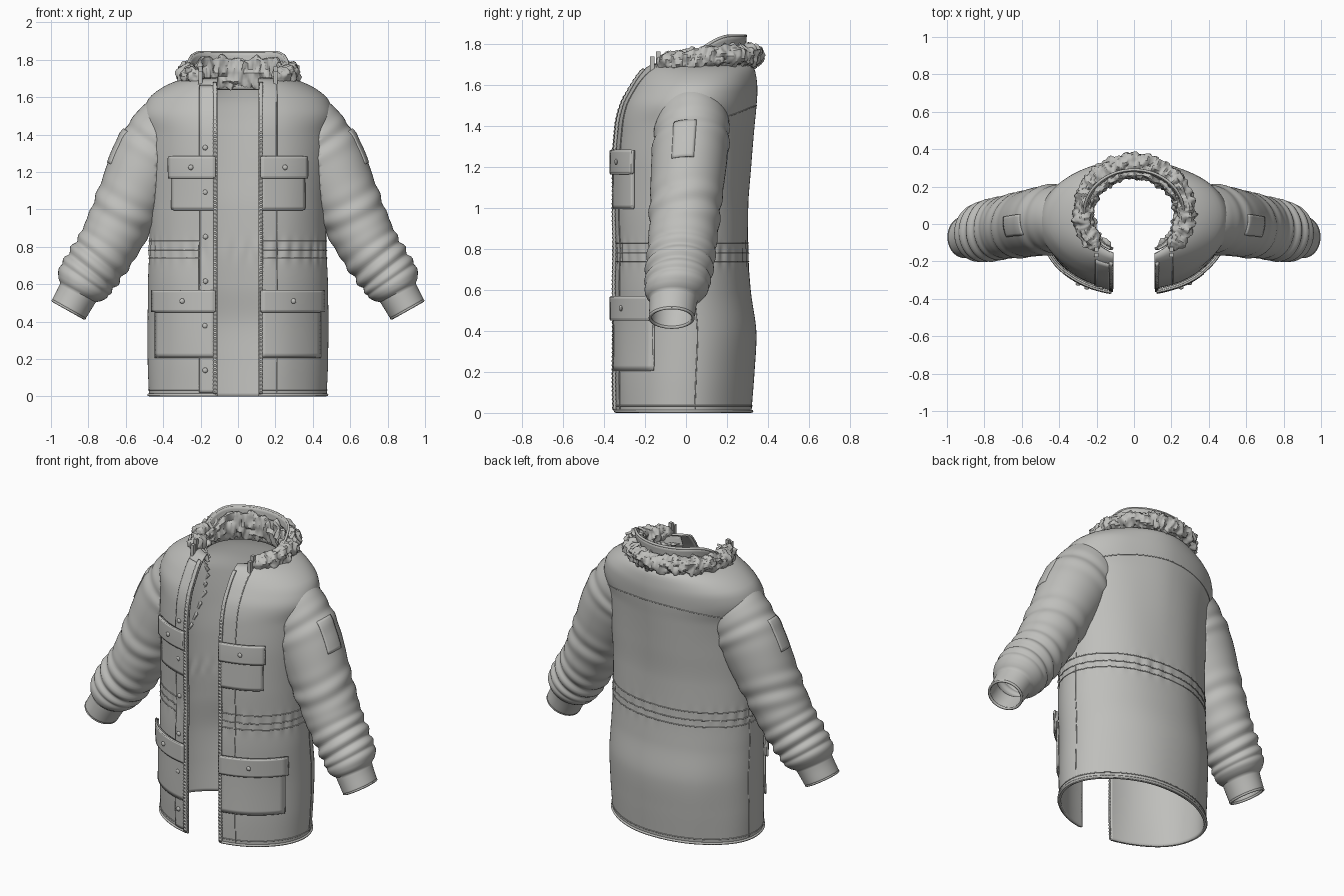
import bpy, bmesh, math
from math import sin, cos, pi, asin, exp, sqrt
from mathutils import Vector, noise

cube = bpy.data.objects.get("Cube")
if cube:
    bpy.data.objects.remove(cube)

cloth = bpy.data.materials.new("warm grey cloth")
cloth.use_nodes = True
GREY = (0.52, 0.52, 0.5, 1)
cloth.diffuse_color = GREY
cloth.node_tree.nodes["Principled BSDF"].inputs["Base Color"].default_value = GREY


def blend(rows, k):
    """Monotone cubic interpolation of table rows keyed by their first entry."""
    k = min(max(k, rows[0][0]), rows[-1][0])
    i = max(j for j in range(len(rows) - 1) if rows[j][0] <= k)
    h = rows[i + 1][0] - rows[i][0]
    s = (k - rows[i][0]) / h

    def rise(j, c):
        j = min(max(j, 0), len(rows) - 2)
        return (rows[j + 1][c] - rows[j][c]) / (rows[j + 1][0] - rows[j][0])

    def slope(j, c):
        p, q = rise(j - 1, c), rise(j, c)
        return 0 if p * q <= 0 else 2 * p * q / (p + q)

    e = s * s * (3 - 2 * s)
    return [rows[i][c] * (1 - e) + rows[i + 1][c] * e
            + h * s * (1 - s) * ((1 - s) * slope(i, c) - s * slope(i + 1, c))
            for c in range(1, len(rows[0]))]


def ease(v):
    v = min(max(v, 0), 1)
    return v * v * (3 - 2 * v)


def finish(obj, thick=0, angle=40):
    obj.data.materials.append(cloth)
    for p in obj.data.polygons:
        p.use_smooth = True
    if thick:
        m = obj.modifiers.new("thickness", 'SOLIDIFY')
        m.thickness, m.offset = thick, 0
    bpy.ops.object.select_all(action='DESELECT')
    obj.select_set(True)
    bpy.context.view_layer.objects.active = obj
    bpy.ops.object.shade_smooth_by_angle(angle=math.radians(angle))


def sheet(name, f, nu, nv, thick=0, closed=False, drop=None):
    """Grid surface f(u, v), u and v from 0 to 1, optionally closed along v."""
    bm = bmesh.new()
    cols = nv if closed else nv + 1
    g = [[bm.verts.new(f(i / nu, j / nv)) for j in range(cols)] for i in range(nu + 1)]
    for i in range(nu):
        for j in range(nv):
            k = (j + 1) % cols
            bm.faces.new((g[i][j], g[i + 1][j], g[i + 1][k], g[i][k]))
    if drop:
        gone = [q for q in bm.faces if drop(q.calc_center_median())]
        bmesh.ops.delete(bm, geom=gone, context='FACES')
    bmesh.ops.recalc_face_normals(bm, faces=bm.faces)
    mesh = bpy.data.meshes.new(name)
    bm.to_mesh(mesh)
    bm.free()
    obj = bpy.data.objects.new(name, mesh)
    bpy.context.collection.objects.link(obj)
    finish(obj, thick)


def cord(name, pts, r=0.004):
    """Thin raised seam following a list of points."""
    cu = bpy.data.curves.new(name, 'CURVE')
    cu.dimensions, cu.bevel_depth, cu.bevel_resolution = '3D', r, 1
    sp = cu.splines.new('POLY')
    sp.points.add(len(pts) - 1)
    for q, p in zip(sp.points, pts):
        q.co = (*p, 1)
    cu.materials.append(cloth)
    bpy.context.collection.objects.link(bpy.data.objects.new(name, cu))


# Coat body: height, half width, front y, back y
BODY = [(0, .47, -.345, .31), (.2, .475, -.35, .325), (.38, .475, -.35, .335),
        (.6, .475, -.35, .31), (.8, .47, -.345, .3), (1, .47, -.35, .3),
        (1.2, .475, -.35, .31), (1.4, .48, -.335, .325), (1.5, .5, -.31, .335),
        (1.58, .475, -.27, .34), (1.64, .41, -.235, .335), (1.68, .33, -.205, .325),
        (1.7, .26, -.18, .3)]
GAP = 0.11


def surf(t, z, off=0.0):
    a, f, b = blend(BODY, z)
    h = (b - f) / 2
    p = Vector((a * sin(t), (f + b) / 2 - h * cos(t), z))
    n = Vector((sin(t) / a, -cos(t) / h, 0)).normalized()
    drape = 0.008 * noise.noise(Vector((p.x * 4, p.y * 4, z * 1.6)))
    gather = 0.007 * exp(-((z - .78) / .05) ** 2) * sin(t * 36) * (.5 + noise.noise(p * 5))
    return p + n * (off + drape + gather)


def on_front(x, z, off=0.0):
    return surf(asin(x / blend(BODY, z)[0]), z, off)


def around(t0, u):
    return t0 + (2 * pi - 2 * t0) * u


def body_point(u, v):
    z = 1.7 * v
    return surf(around(asin(GAP / blend(BODY, z)[0]), u), z)


sheet("coat_body", body_point, 240, 90, 0.012)

# Hem, waist and yoke seams
for name, z, r in (("hem_edge", .008, .008), ("hem_seam", .035, .003), ("waist_seam_low", .74, .003),
                   ("waist_seam_mid", .78, .003), ("waist_seam_high", .83, .003)):
    cord(name, [surf(around(.25, i / 120), z, .007) for i in range(121)], r)
cord("back_yoke_seam", [surf(pi + s / 20, 1.46 + .04 * cos(s / 10), .006) for s in range(-22, 23)], .003)


def patch(name, x0, x1, z0, z1, off, thick, nx=16, nz=12):
    def f(u, v):
        return on_front(x0 + (x1 - x0) * u, z0 + (z1 - z0) * v, off)
    sheet(name, f, nx, nz, thick)


def outline(name, x0, x1, z0, z1, off):
    corners = [(x0, z0), (x1, z0), (x1, z1), (x0, z1), (x0, z0)]
    pts = []
    for (xa, za), (xb, zb) in zip(corners, corners[1:]):
        pts += [on_front(xa + (xb - xa) * i / 12, za + (zb - za) * i / 12, off) for i in range(13)]
    cord(name, pts, .006)


def snap(name, x, z, off):
    bpy.ops.mesh.primitive_uv_sphere_add(segments=12, ring_count=8, radius=.014,
                                         location=on_front(x, z, off), scale=(1, .6, 1))
    bpy.context.object.name = name
    finish(bpy.context.object)


# Patch pockets with flaps, zip edges and front seams
for side, s in (("left", 1), ("right", -1)):
    for level, x1, low, mid, top in (("chest", .345, 1.0, 1.17, 1.28), ("hip", .43, .21, .455, .565)):
        tag = f"{side}_{level}"
        patch(tag + "_pocket", s * .125, s * x1, low, mid + .02, .012, .016)
        outline(tag + "_pocket_piping", s * .125, s * x1, low, mid + .02, .014)
        patch(tag + "_flap", s * .12, s * (x1 + .008), mid, top, .024, .022)
        outline(tag + "_flap_piping", s * .12, s * (x1 + .008), mid, top, .028)
        snap(tag + "_snap", s * (x1 + .13) / 2, mid + .055, .038)

    def zip_edge(u, v):
        z = .015 + 1.66 * u
        return on_front(s * (GAP + .018 * v), z, .012 + .004 * (round(u * 160) % 2))

    sheet(side + "_zip_edge", zip_edge, 160, 3, .014)
    cord(side + "_front_seam", [on_front(s * .205, .02 + 1.65 * i / 80, .008) for i in range(81)], .003)
    cord(side + "_side_seam", [surf(s * 1.75, .02 + i / 50, .006) for i in range(45)], .003)

patch("button_placket", -.2, -.125, .02, 1.66, .009, .012, 6, 90)
for i in range(6):
    snap("placket_snap", -.17, .14 + .238 * i, .018)

# Sleeves: position along arm, centre x y z, radius across, radius in depth
ARM = [(0, .3, .03, 1.49, .17, .15), (.1, .37, .03, 1.41, .195, .175),
       (.25, .46, .02, 1.28, .2, .18), (.45, .58, 0, 1.04, .175, .17),
       (.65, .7, -.02, .8, .155, .16), (.8, .8, -.04, .65, .148, .152),
       (.86, .825, -.045, .61, .145, .15), (.9, .845, -.055, .575, .125, .135),
       (.92, .855, -.06, .555, .102, .112), (1, .905, -.07, .465, .097, .105)]


def arm_point(s, u, ang, off=0.0):
    x, y, z, r, d = blend(ARM, u)
    ahead, behind = blend(ARM, u + .04), blend(ARM, u - .04)
    t = Vector((ahead[0] - behind[0], 0, ahead[2] - behind[2])).normalized()
    rolls = exp(-((u - .74) / .1) ** 2) * sin(u * 95 + cos(ang)) * .009
    elbow = exp(-((u - .5) / .07) ** 2) * sin(u * 70 + 2 * sin(ang)) * .006
    crown = exp(-((u - .2) / .06) ** 2) * sin(u * 60 + sin(ang)) * .006
    grow = off + rolls + elbow + crown
    across = cos(ang) * (r + grow)
    return Vector((s * (x - t.z * across), y + sin(ang) * (d + grow), z + t.x * across))


def inside_body(c):
    a, f, b = blend(BODY, c.z)
    return c.z < 1.69 and (c.x / a) ** 2 + ((c.y - (f + b) / 2) / ((b - f) / 2)) ** 2 < .95


for side, s in (("left", 1), ("right", -1)):
    sheet(side + "_sleeve", lambda u, v: arm_point(s, u, 2 * pi * v), 110, 48, .012, True, inside_body)
    sheet(side + "_arm_patch", lambda u, v: arm_point(s, .21 + .14 * u, .6 * v - .45, .006), 12, 8, .009)
    cord(side + "_cuff_rim", [arm_point(s, 1, pi * i / 20) for i in range(41)], .008)

# Stand collar, lower at the front


def collar_point(t, v):
    y = .055 + .01 * v - (.215 + .01 * v) * cos(t)
    top = 1.69 + .15 * ease((y + .1) / .32)
    return Vector(((.235 + .03 * v) * sin(t), y, 1.64 + v * (top - 1.64)))


sheet("collar", lambda u, v: collar_point(around(.5, u), v), 80, 10, .014)
cord("collar_rim", [collar_point(around(.5, i / 80), 1) for i in range(81)], .008)


# Fur: tubes roughened with noise and closed at both ends
def fluff(c, t, ang, wide, tall, u):
    end = sqrt(max(0, min(1, 1 - (2 * u - 1) ** 16)))
    out = Vector((sin(t), -cos(t), 0))
    p = c + (out * cos(ang) * wide + Vector((0, 0, sin(ang) * tall))) * end
    shag = .022 * noise.noise(p * 28) + .012 * noise.noise(p * 60)
    return p + (out * cos(ang) + Vector((0, 0, sin(ang)))) * shag * end


def outer_fur(u, v):
    t = around(.75, u)
    y = .06 - .265 * cos(t)
    c = Vector((.275 * sin(t), y, 1.71 + .035 * ease((y + .1) / .35)))
    return fluff(c, t, 2 * pi * v, .052, .052, u)


def inner_fur(u, v):
    t = around(.55, u)
    top = collar_point(t, 1).z - .03
    c = collar_point(t, .5) * .94
    c.z = (1.65 + top) / 2
    return fluff(c, t, 2 * pi * v, .02, (top - 1.65) / 2, u)


sheet("fur_collar", outer_fur, 220, 26, 0, True)
sheet("fur_lining", inner_fur, 180, 22, 0, True)

# Small upright tabs at the collar ends
for side, s in (("left", 1), ("right", -1)):
    for n, height in enumerate((.1, .075)):
        bpy.ops.mesh.primitive_cube_add(size=1, location=(s * .2, -.135 - .03 * n, 1.665 + height / 2),
                                        scale=(.02, .022, height))
        bpy.context.object.name = side + "_collar_tab"
        finish(bpy.context.object)
